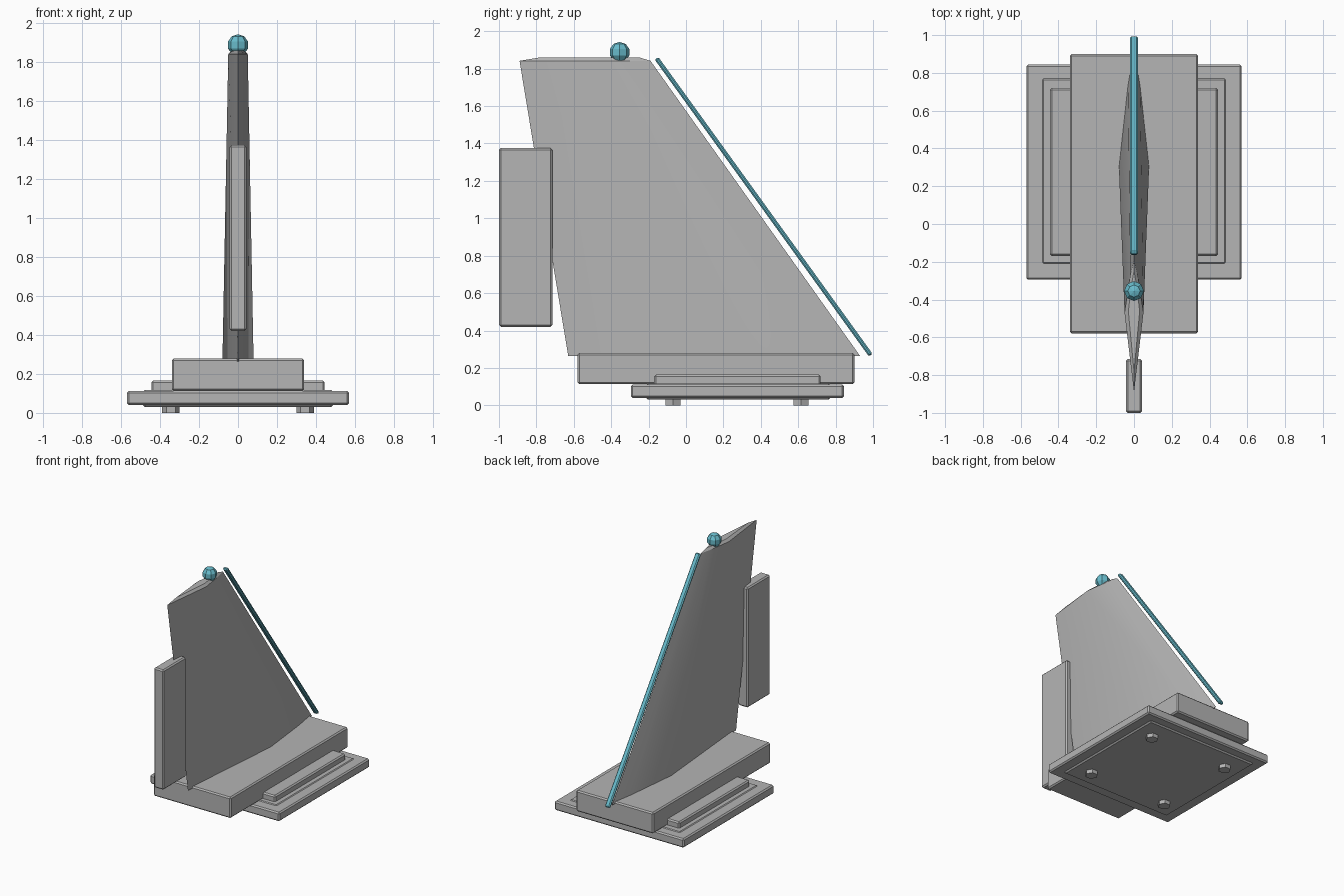
import bpy, bmesh, math
from mathutils import Vector

cube = bpy.data.objects.get("Cube")
if cube:
    bpy.data.objects.remove(cube, do_unlink=True)


def material(name, rgb):
    m = bpy.data.materials.new(name)
    m.use_nodes = True
    m.diffuse_color = (*rgb, 1)
    m.node_tree.nodes["Principled BSDF"].inputs["Base Color"].default_value = (*rgb, 1)
    return m


grey = material("plain grey", (0.46, 0.46, 0.46))
cyan = material("light cyan", (0.14, 0.5, 0.6))


def finish(name, bm, mat):
    bmesh.ops.recalc_face_normals(bm, faces=bm.faces)
    mesh = bpy.data.meshes.new(name)
    bm.to_mesh(mesh)
    bm.free()
    mesh.materials.append(mat)
    ob = bpy.data.objects.new(name, mesh)
    bpy.context.scene.collection.objects.link(ob)
    return ob


def box(name, low, high, mat=grey, bevel=0.01):
    bm = bmesh.new()
    bmesh.ops.create_cube(bm, size=1)
    for v in bm.verts:
        v.co = [h if c > 0 else l for c, l, h in zip(v.co, low, high)]
    bmesh.ops.bevel(bm, geom=bm.edges[:], offset=bevel, segments=1, affect='EDGES')
    return finish(name, bm, mat)


def loft(name, rings, mat):
    bm = bmesh.new()
    rings = [[bm.verts.new(p) for p in ring] for ring in rings]
    for a, b in zip(rings, rings[1:]):
        for i in range(len(a)):
            j = (i + 1) % len(a)
            bm.faces.new((a[i], a[j], b[j], b[i]))
    bm.faces.new(rings[0])
    bm.faces.new(rings[-1])
    return finish(name, bm, mat)


# Foot plate, its trim panels and the main block
box("base_plate", (-0.57, -0.295, 0.04), (0.57, 0.845, 0.112))
box("trim_panel", (-0.49, -0.215, 0.03), (0.49, 0.775, 0.118), bevel=0.012)
box("side_step", (-0.445, -0.17, 0.08), (0.445, 0.72, 0.165))
box("main_block", (-0.34, -0.58, 0.113), (0.34, 0.9, 0.28))

# Hexagonal feet, corners pointing sideways
for x, side in ((-0.345, "right"), (0.345, "left")):
    for y, end in ((-0.07, "front"), (0.615, "back")):
        hexagon = [(x + 0.046 * math.cos(k * math.pi / 3), y + 0.046 * math.sin(k * math.pi / 3))
                   for k in range(6)]
        loft(f"foot_{end}_{side}", [[(*p, z) for p in hexagon] for z in (0, 0.05)], grey)

# Tapered fin lofted between aerofoil sections, closed by a shallow cap
section = [(0, 0), (0.12, 0.4), (0.4, 1), (1, 0)]
outline = section + [(t, -w) for t, w in section[-2:0:-1]]
levels = ((0.93, -0.63, 0.08, 0.265), (-0.19, -0.89, 0.05, 1.842), (-0.25, -0.78, 0.03, 1.86))
fin = loft("fin", [[(w * half, nose + t * (tail - nose), z) for t, w in outline]
                   for nose, tail, half, z in levels], grey)
bpy.ops.object.select_all(action='DESELECT')
fin.select_set(True)
bpy.context.view_layer.objects.active = fin
bpy.ops.object.shade_smooth_by_angle(angle=math.radians(30))

# Rudder panel
box("rudder", (-0.043, -1, 0.42), (0.043, -0.715, 1.375))

# Light strip along the sloping edge
top, bottom = Vector((0, -0.158, 1.856)), Vector((0, 0.988, 0.268))
run = bottom - top
half = run.length / 2
strip = box("edge_strip", (-0.021, -0.012, -half), (0.021, 0.012, half), cyan, 0.008)
strip.location = (top + bottom) / 2
strip.rotation_euler.x = math.atan2(run.y, -run.z)

# Beacon on the tip
bm = bmesh.new()
bmesh.ops.create_uvsphere(bm, u_segments=8, v_segments=5, radius=0.055)
beacon = finish("beacon", bm, cyan)
beacon.location = (0, -0.355, 1.888)
